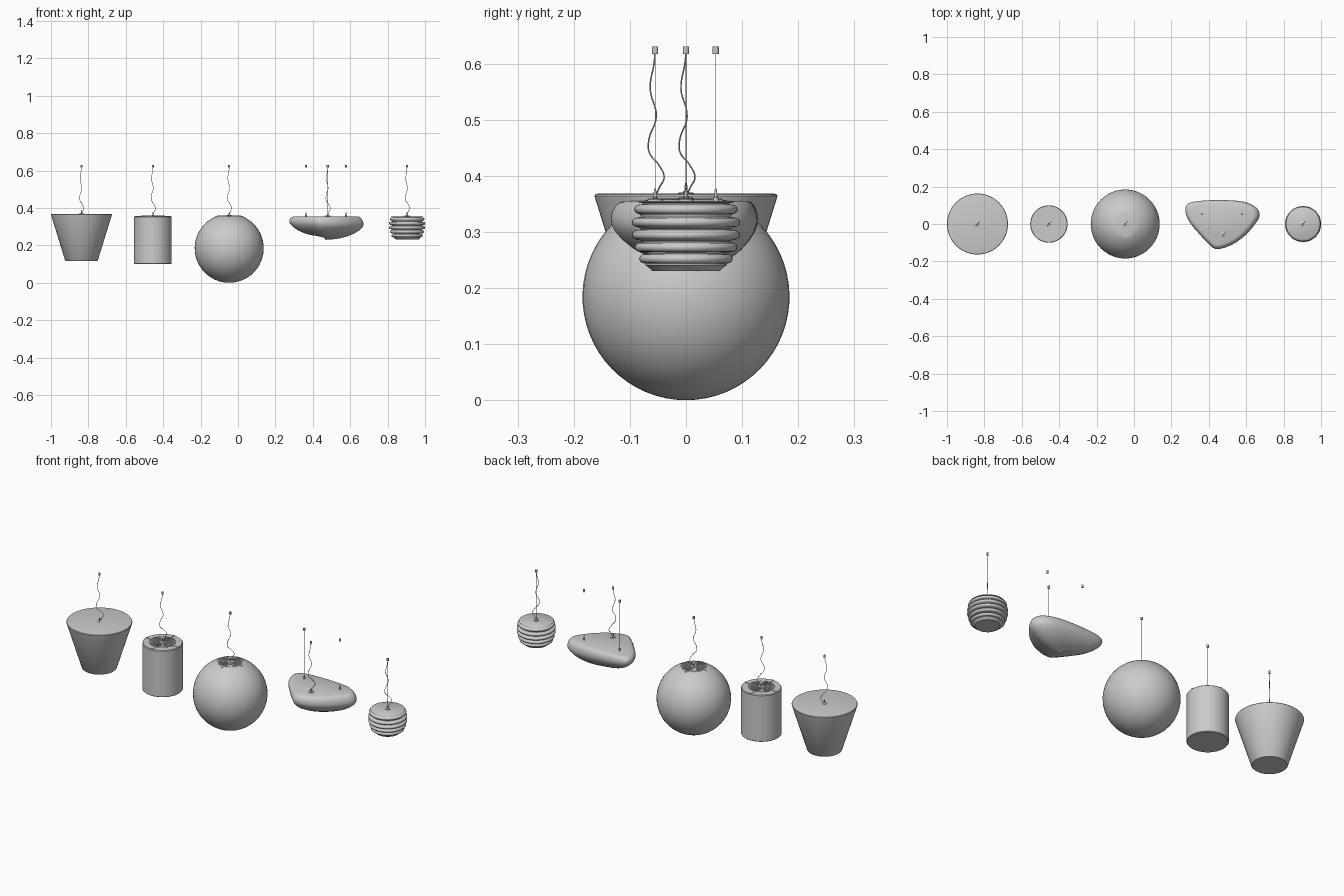
import bpy, bmesh
from math import sin, cos, pi, radians, sqrt, asin
from mathutils import Vector

if "Cube" in bpy.data.objects:
    bpy.data.objects.remove(bpy.data.objects["Cube"])


def loft(name, rings, angle=35):
    """Skin equal-length rings ordered bottom to top and cap both ends."""
    bm = bmesh.new()
    vs = [[bm.verts.new(p) for p in r] for r in rings]
    n = len(vs[0])
    for a, b in zip(vs, vs[1:]):
        for i in range(n):
            j = (i + 1) % n
            bm.faces.new((a[i], a[j], b[j], b[i]))
    bm.faces.new(vs[0][::-1])
    bm.faces.new(vs[-1])
    me = bpy.data.meshes.new(name)
    bm.to_mesh(me)
    bm.free()
    ob = bpy.data.objects.new(name, me)
    bpy.context.collection.objects.link(ob)
    bpy.ops.object.select_all(action='DESELECT')
    ob.select_set(True)
    bpy.context.view_layer.objects.active = ob
    bpy.ops.object.shade_smooth_by_angle(angle=radians(angle))
    return ob


def lathe(name, profile, x, y=0.0, segs=48):
    return loft(name, [[(x + r * cos(2 * pi * i / segs), y + r * sin(2 * pi * i / segs), z)
                        for i in range(segs)] for r, z in profile])


def tube(name, pts, radius, smooth):
    cu = bpy.data.curves.new(name, 'CURVE')
    cu.dimensions = '3D'
    cu.bevel_depth = radius
    cu.bevel_resolution = 1
    cu.resolution_u = 6
    cu.use_fill_caps = True
    if smooth:
        sp = cu.splines.new('BEZIER')
        sp.bezier_points.add(len(pts) - 1)
        for bp, p in zip(sp.bezier_points, pts):
            bp.co = p
            bp.handle_left_type = bp.handle_right_type = 'AUTO'
    else:
        sp = cu.splines.new('POLY')
        sp.points.add(len(pts) - 1)
        for q, p in zip(sp.points, pts):
            q.co = (*p, 1)
    ob = bpy.data.objects.new(name, cu)
    bpy.context.collection.objects.link(ob)


WAVE = [(0, 0.362), (0.008, 0.38), (0.016, 0.397), (0.006, 0.42), (-0.011, 0.443),
        (-0.011, 0.465), (0.002, 0.505), (-0.009, 0.556), (-0.002, 0.60), (0, 0.62)]


def suspension(lamp, x, y=0.0, z=0.357, wavy=True, wire=False):
    # ceiling cap, cable gland, power cord and steel wire
    lathe(lamp + "_ceiling_cap", [(0.0055, 0.617), (0.0055, 0.63)], x, y, 12)
    lathe(lamp + "_cable_gland", [(0.005, z - 0.002), (0.005, z + 0.004), (0.003, z + 0.005),
                                  (0.0025, z + 0.014), (0.0012, z + 0.02)], x, y, 12)
    if wavy:
        lathe(lamp + "_collar", [(0.014, z - 0.002), (0.014, z + 0.001), (0.012, z + 0.002)], x, y, 24)
        tube(lamp + "_cord", [(x + 0.8 * d, y + d, h) for d, h in WAVE], 0.0013, True)
    if wire:
        tube(lamp + "_wire", [(x, y, z), (x, y, 0.62)], 0.0006, False)


def box(bm, c, size, ang):
    u, v, w = Vector((cos(ang), sin(ang), 0)), Vector((-sin(ang), cos(ang), 0)), Vector((0, 0, 1))
    g = bmesh.ops.create_cube(bm, size=1)['verts']
    for q in g:
        q.co = Vector(c) + u * q.co.x * size[0] + v * q.co.y * size[1] + w * q.co.z * size[2]


def boxes(name, items):
    bm = bmesh.new()
    for it in items:
        box(bm, *it)
    me = bpy.data.meshes.new(name)
    bm.to_mesh(me)
    bm.free()
    bpy.context.collection.objects.link(bpy.data.objects.new(name, me))


def vent(lamp, x, z, clip_r, clip_len, drop):
    # round vent: base plate, fine radial fins and four clips
    lathe(lamp + "_vent_plate", [(0.064, z - 0.004), (0.064, z - 0.001)], x)
    fins = []
    for count, r0, r1 in ((36, 0.008, 0.03), (72, 0.031, 0.064)):
        for i in range(count):
            a, m = 2 * pi * i / count, (r0 + r1) / 2
            fins.append(((x + m * cos(a), m * sin(a), z), (r1 - r0, 0.0012, 0.003), a))
    boxes(lamp + "_vent_fins", fins)
    boxes(lamp + "_clips", [((x + clip_r * cos(a), clip_r * sin(a), z - drop),
                             (clip_len, 0.012, 0.004), a) for a in (0, pi / 2, pi, 1.5 * pi)])


# tapered lamp
X = -0.837
lathe("tapered_shade", [(0.084, 0.115), (0.087, 0.118), (0.162, 0.36), (0.163, 0.364),
                        (0.161, 0.367), (0.157, 0.368)], X, segs=64)
suspension("tapered", X, z=0.368)

# cylinder lamp
X = -0.455
lathe("cylinder_shade", [(0.097, 0.1), (0.1, 0.103), (0.1, 0.352), (0.097, 0.355)], X)
vent("cylinder", X, 0.357, 0.08, 0.036, 0.002)
suspension("cylinder", X, wire=True)

# globe lamp
X, R = -0.047, 0.1845
top = pi - asin(0.063 / R)
lathe("globe_shade", [(max(R * sin(top * i / 28), 0.0005), R - R * cos(top * i / 28))
                      for i in range(29)], X)
vent("globe", X, 0.358, 0.066, 0.014, 0.004)
suspension("globe", X, z=0.359)

# pebble lamp: smooth outline, scaled at each height
OUT = [(.286, .107), (.35, .123), (.473, .128), (.59, .118), (.655, .086), (.671, .043),
       (.644, -.005), (.591, -.064), (.521, -.112), (.441, -.134), (.393, -.1),
       (.34, -.043), (.297, .01), (.275, .064)][::-1]
outline = []
n = len(OUT)
for i in range(n):
    a, b, c, d = (Vector(OUT[(i + k) % n]) for k in (-1, 0, 1, 2))
    for s in range(5):
        t = s / 5
        outline.append(0.5 * (2 * b + (c - a) * t + (2 * a - 5 * b + 4 * c - d) * t * t
                              + (3 * b - a - 3 * c + d) * t ** 3))
mid = Vector((0.462, 0.018))
levels = [(0.03, 0.239), (0.2, 0.241), (0.4, 0.247), (0.58, 0.257), (0.74, 0.27),
          (0.87, 0.286), (0.955, 0.301), (0.99, 0.312), (1.0, 0.323), (0.985, 0.335),
          (0.95, 0.345), (0.9, 0.352), (0.85, 0.355)]
rings = []
for s, z in levels:
    # left side rides a little higher than the right
    rings.append([(*(mid + (p - mid) * s), z - 0.045 * (p.x - mid.x) * min(1, (0.355 - z) / 0.03))
                  for p in outline])
loft("pebble_shade", rings, 50)
suspension("pebble_left", 0.363, 0.053, 0.357, wavy=False, wire=True)
suspension("pebble_right", 0.578, 0.053, 0.357, wavy=False, wire=True)
suspension("pebble_front", 0.48, -0.055, 0.357, wire=True)

# ribbed lamp: stack of rounded discs, radius per rib
X = 0.904
prof = [(0.06, 0.23), (0.066, 0.236), (0.073, 0.241), (0.071, 0.244)]
ribs = [(0.0835, 0.252), (0.0915, 0.2725), (0.0965, 0.2945), (0.0965, 0.317), (0.0925, 0.340)]
for r, z in ribs:
    for k in range(7):
        a = -pi / 2 + pi * k / 6
        prof.append((r - 0.01 + 0.01 * cos(a), z + 0.0085 * sin(a)))
    prof += [(r - 0.016, z + 0.0095), (r - 0.016, z + 0.011)]
prof += [(0.086, 0.353), (0.083, 0.355)]
lathe("ribbed_shade", prof, X)
suspension("ribbed", X, wire=True)
